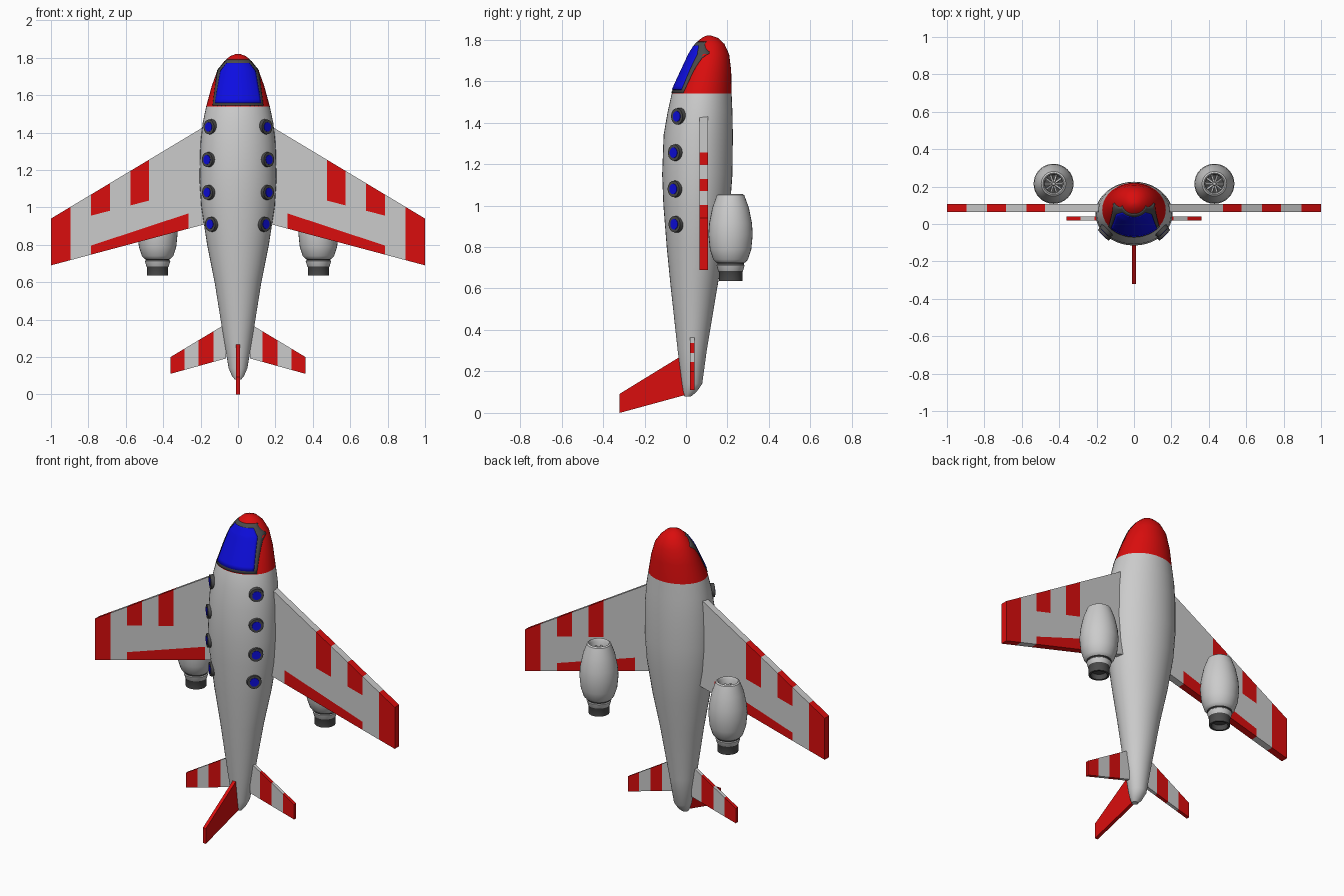
import bpy, bmesh, math
from mathutils import Matrix, Vector

cube = bpy.data.objects.get("Cube")
if cube:
    bpy.data.objects.remove(cube, do_unlink=True)


def material(name, rgb):
    m = bpy.data.materials.new(name)
    m.use_nodes = True
    m.diffuse_color = (*rgb, 1)
    bsdf = m.node_tree.nodes["Principled BSDF"]
    bsdf.inputs["Base Color"].default_value = (*rgb, 1)
    return m


MATS = [material("light_grey", (.6, .6, .6)), material("red", (.7, .004, .004)),
        material("blue", (.004, .004, .75)), material("dark_grey", (.07, .07, .07))]
GREY, RED, BLUE, DARK = range(4)


def finish(name, bm, smooth=False, thickness=0, mirror=False, offset=0):
    """Turn a bmesh into an object with optional solidify and mirror."""
    if not thickness:
        bmesh.ops.recalc_face_normals(bm, faces=bm.faces)
    mesh = bpy.data.meshes.new(name)
    bm.to_mesh(mesh)
    bm.free()
    for m in MATS:
        mesh.materials.append(m)
    ob = bpy.data.objects.new(name, mesh)
    bpy.context.collection.objects.link(ob)
    if smooth:
        bpy.ops.object.select_all(action='DESELECT')
        ob.select_set(True)
        bpy.context.view_layer.objects.active = ob
        bpy.ops.object.shade_smooth_by_angle(angle=math.radians(35))
    if thickness:
        mod = ob.modifiers.new("thickness", 'SOLIDIFY')
        mod.thickness, mod.offset = thickness, offset
    if mirror:
        ob.modifiers.new("mirror", 'MIRROR').use_mirror_merge = False
    return ob


def skin(bm, rows, closed, paint):
    """Bridge rows of points with quads; paint(row, column) picks the colour."""
    vs = [[bm.verts.new(p) for p in row] for row in rows]
    n = len(rows[0])
    for i in range(len(vs) - 1):
        for j in range(n if closed else n - 1):
            k = (j + 1) % n
            f = bm.faces.new((vs[i][j], vs[i][k], vs[i + 1][k], vs[i + 1][j]))
            f.material_index = paint(i, j)
    return vs


# Fuselage sections: height, half width, top side y, belly y
BODY = [(.08, .018, -.008, .025), (.1, .033, -.014, .05), (.14, .05, -.02, .078),
        (.3, .077, -.04, .1), (.6, .125, -.073, .15), (.8, .165, -.093, .185),
        (1, .196, -.109, .213), (1.15, .206, -.115, .224), (1.34, .201, -.108, .226),
        (1.45, .189, -.089, .224), (1.54, .17, -.069, .22), (1.65, .14, -.02, .218),
        (1.73, .111, .016, .208), (1.78, .075, .045, .185), (1.808, .043, .075, .155),
        (1.82, .012, .1, .12)]


def section(z):
    """Half width, centre y and half depth of the fuselage at a height."""
    for a, b in zip(BODY, BODY[1:]):
        if z <= b[0]:
            t = (z - a[0]) / (b[0] - a[0])
            w, lo, hi = (p + (q - p) * t for p, q in zip(a[1:], b[1:]))
            return w, (lo + hi) / 2, (hi - lo) / 2
    return section(BODY[-1][0])


SEG = 40
rings = []
for z, *_ in BODY:
    w, c, d = section(z)
    angles = [math.tau * i / SEG for i in range(SEG)]
    rings.append([(w * math.cos(a), c + d * math.sin(a), z) for a in angles])
bm = bmesh.new()
vs = skin(bm, rings, True, lambda i, j: RED if BODY[i][0] >= 1.54 else GREY)
bm.faces.new(vs[0])
bm.faces.new(vs[-1]).material_index = RED
finish("fuselage", bm, smooth=True)


# Windshield plates that follow the nose
def windshield(name, outline, scale, colour):
    rows = []
    for (za, wa), (zb, wb) in zip(outline, outline[1:]):
        for s in range(9):
            z, half = za + (zb - za) * s / 8, wa + (wb - wa) * s / 8
            w, c, d = section(z)
            row = []
            for j in range(25):
                x = half * (j / 12 - 1)
                x = max(-w * scale, min(w * scale, x))
                bulge = math.sqrt(max(0, 1 - (x / w / scale) ** 2))
                row.append((x, c - d * scale * bulge, z))
            rows.append(row)
    bm = bmesh.new()
    skin(bm, rows, False, lambda i, j: colour)
    bmesh.ops.remove_doubles(bm, verts=bm.verts, dist=1e-5)
    finish(name, bm, True, .008, offset=-1)


windshield("windshield_frame", [(1.545, .136), (1.735, .112), (1.79, .063)], 1.03, DARK)
windshield("windshield_glass", [(1.56, .124), (1.73, .095), (1.772, .062)], 1.06, BLUE)

# Round cabin windows on the shoulders
bm_rim, bm_glass = bmesh.new(), bmesh.new()
for z in (.91, 1.08, 1.255, 1.43):
    w, c, d = section(z)
    spot = Vector((w * w, -d * d, 0)) / math.hypot(w, d) + Vector((0, c, z))
    turn = Vector((1, -1, 0)).to_track_quat('Z', 'Y').to_matrix().to_4x4()
    for bm, radius, depth in ((bm_rim, .042, .026), (bm_glass, .027, .031)):
        bmesh.ops.create_cone(bm, cap_ends=True, segments=24, radius1=radius,
                              radius2=radius * .93, depth=depth,
                              matrix=Matrix.Translation(spot) @ turn)
for name, bm, colour in (("window_rims", bm_rim, DARK), ("window_panes", bm_glass, BLUE)):
    for f in bm.faces:
        f.material_index = colour
    finish(name, bm, True, mirror=True)


# Flat lifting surfaces: columns of x, rows given as lines z(x)
def surface(name, xs, lines, y, thickness, paint):
    bm = bmesh.new()
    rows = [[(x, y, line(x)) for x in xs] for line in lines]
    skin(bm, rows, False, paint)
    finish(name, bm, False, thickness, True)


def wing_paint(row, col):
    trailing = row == 0 and 1 <= col <= 4
    bars = row == 2 and col in (2, 4)
    return RED if col == 6 or trailing or bars else GREY


surface("wings", [.165, .265, .475, .575, .685, .785, .895, 1],
        [lambda x: .957 - .267 * x, lambda x: 1.055 - .33 * x,
         lambda x: 1.16 - .26 * x, lambda x: 1.54 - .6 * x],
        .086, .042, wing_paint)
surface("tailplanes", [.065, .132, .21, .285, .36],
        [lambda x: .21 - .277 * x, lambda x: .416 - .6 * x],
        .03, .02, lambda row, col: RED if col in (1, 3) else GREY)

# Tail fin
bm = bmesh.new()
fin = [(-.32, 0), (-.32, .092), (-.03, .27), (.01, .27), (.01, .09)]
bm.faces.new([bm.verts.new((0, y, z)) for y, z in fin]).material_index = RED
finish("tail_fin", bm, False, .02)

# Engines: turned pod with recessed intake and dark nozzle
POD = [(.001, 1.0, DARK), (.048, 1.0, GREY), (.05, 1.045, GREY), (.057, 1.056, GREY),
       (.066, 1.05, GREY), (.088, .99, GREY), (.103, .915, GREY), (.107, .86, GREY),
       (.1, .79, GREY), (.084, .74, GREY), (.07, .725, DARK), (.064, .722, DARK),
       (.064, .716, GREY), (.068, .712, GREY), (.06, .685, DARK), (.057, .68, DARK),
       (.057, .635, DARK), (.046, .635, DARK), (.042, .665, DARK), (.001, .665, DARK)]
EX, EY = .43, .215
rings = [[(EX + r * math.cos(math.tau * i / 32), EY + r * math.sin(math.tau * i / 32), z)
          for i in range(32)] for r, z, _ in POD]
bm = bmesh.new()
skin(bm, rings, True, lambda i, j: POD[i][2])
finish("engine_pods", bm, True, mirror=True)

# Intake fans
bm = bmesh.new()
hub = Matrix.Translation((EX, EY, 1.015))
bmesh.ops.create_cone(bm, cap_ends=True, segments=16, radius1=.014, radius2=.008,
                      depth=.03, matrix=hub)
for i in range(10):
    spin = Matrix.Rotation(math.tau * i / 10, 4, 'Z')
    pitch = Matrix.Rotation(math.radians(25), 4, 'X')
    blade = Matrix.Translation((.03, 0, 0)) @ pitch @ Matrix.Diagonal((.038, .01, .004, 1))
    bmesh.ops.create_cube(bm, size=1, matrix=hub @ spin @ blade)
finish("engine_fans", bm, mirror=True)
